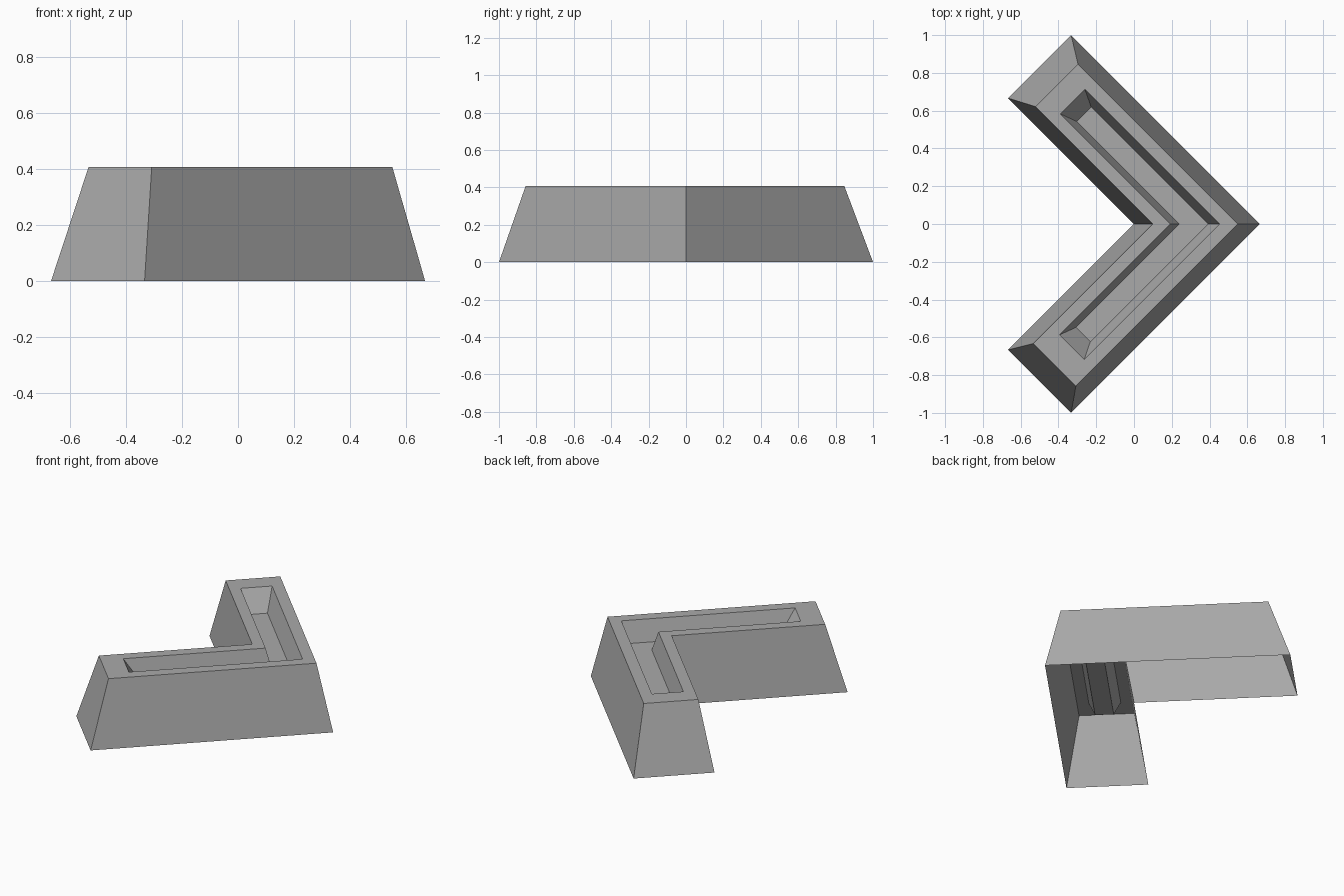
import bpy
import bmesh

cube = bpy.data.objects.get("Cube")
if cube:
    bpy.data.objects.remove(cube, do_unlink=True)

# Single flat grey
grey = bpy.data.materials.new("plain_grey")
grey.use_nodes = True
colour = (0.4, 0.4, 0.4, 1)
grey.diffuse_color = colour
grey.node_tree.nodes["Principled BSDF"].inputs["Base Color"].default_value = colour


def chevron(bm, outer, inner, back, front, z):
    """Chevron outline from its two apex positions and the reach of each arm."""
    def corner(apex, reach, side):
        return ((apex - reach) / 2, side * (apex + reach) / 2, z)

    points = [(outer, 0, z), corner(outer, back, 1), corner(inner, back, 1),
              (inner, 0, z), corner(inner, front, -1), corner(outer, front, -1)]
    return [bm.verts.new(p) for p in points]


bm = bmesh.new()
top, floor = 0.407, 0.28
# Open base, top rim, trough rim, trough floor
rings = [
    chevron(bm, 0.667, 0.0, 1.333, 1.333, 0),
    chevron(bm, 0.55, 0.10, 1.143, 1.165, top),
    chevron(bm, 0.453, 0.193, 0.973, 0.98, top),
    chevron(bm, 0.392, 0.24, 0.845, 0.855, floor),
]

# Sloping walls, flat rim and trough walls
for a, b in zip(rings, rings[1:]):
    for j in range(len(a)):
        k = (j + 1) % len(a)
        bm.faces.new((a[j], a[k], b[k], b[j]))

# Trough floor, mitred at the bend
f = rings[-1]
bm.faces.new(f[:4])
bm.faces.new(f[3:] + f[:1])

mesh = bpy.data.meshes.new("chevron_trough_block")
bm.to_mesh(mesh)
bm.free()
mesh.materials.append(grey)
block = bpy.data.objects.new("chevron_trough_block", mesh)
bpy.context.collection.objects.link(block)
